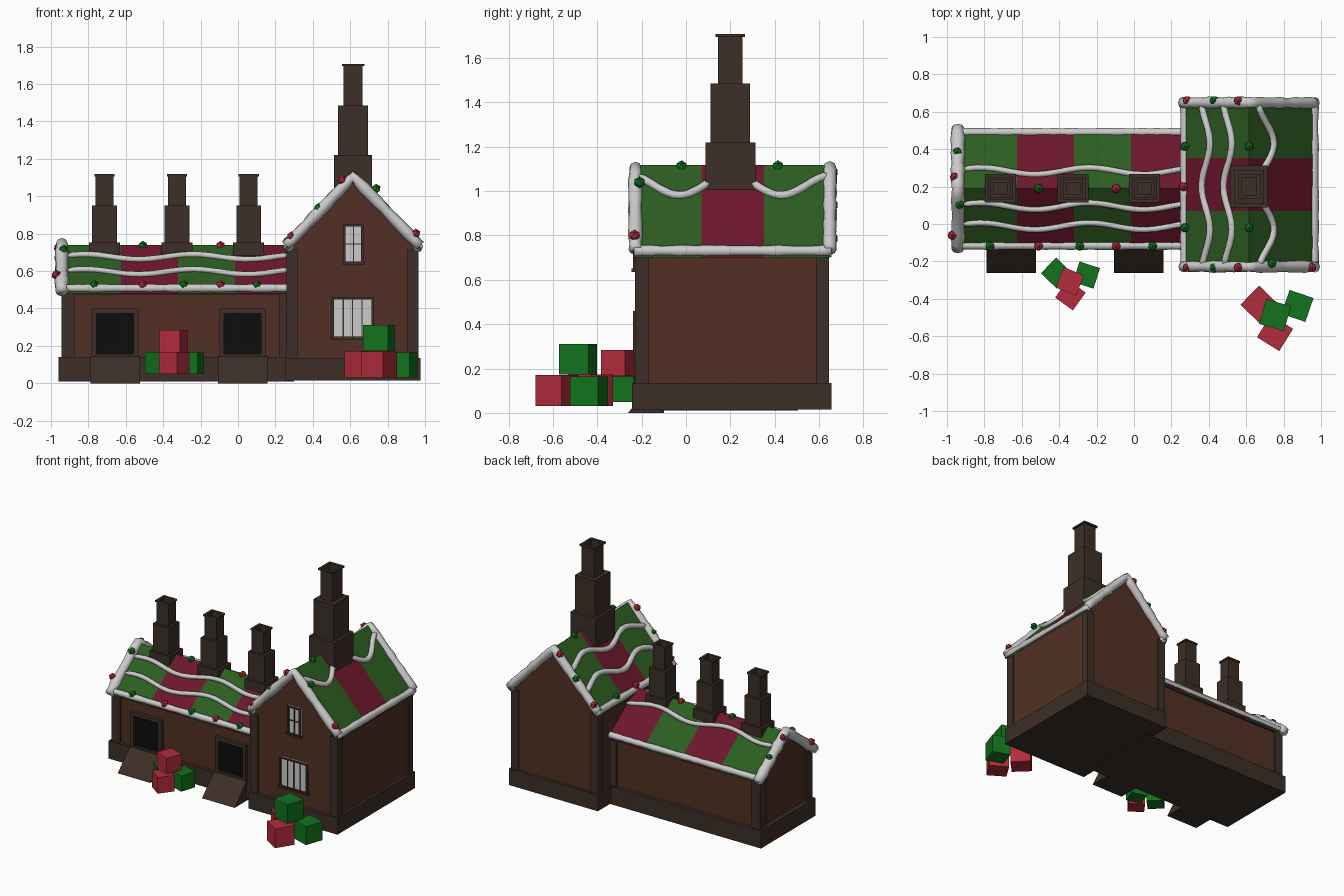
import bpy, bmesh, math, random
from mathutils import Vector

if "Cube" in bpy.data.objects:
    bpy.data.objects.remove(bpy.data.objects["Cube"])

random.seed(4)

def mat(name, r, g, b):
    m = bpy.data.materials.new(name)
    m.diffuse_color = (r, g, b, 1)
    m.use_nodes = True
    m.node_tree.nodes["Principled BSDF"].inputs["Base Color"].default_value = m.diffuse_color
    return m

WALL = mat("wall_brown", .085, .03, .018)
WOOD = mat("dark_wood", .045, .028, .02)
BLACK = mat("black", .004, .004, .004)
ROOF_G = mat("roof_green", .025, .11, .015)
ROOF_R = mat("roof_red", .15, .008, .025)
RED = mat("bright_red", .45, .025, .045)
GREEN = mat("bright_green", .006, .17, .012)

def finish(name, bm, m=None, smooth=False):
    bmesh.ops.recalc_face_normals(bm, faces=bm.faces)
    me = bpy.data.meshes.new(name)
    bm.to_mesh(me)
    bm.free()
    if m:
        me.materials.append(m)
    for p in me.polygons:
        p.use_smooth = smooth
    ob = bpy.data.objects.new(name, me)
    bpy.context.collection.objects.link(ob)
    return ob

def prism(name, pts, a, b, axis, m):
    """Extrude a profile in (y,z) along x, or in (x,z) along y."""
    bm = bmesh.new()
    put = (lambda p, t: (t, p[0], p[1])) if axis == 'x' else (lambda p, t: (p[0], t, p[1]))
    r0, r1 = [[bm.verts.new(put(p, t)) for p in pts] for t in (a, b)]
    bm.faces.new(r0)
    bm.faces.new(r1)
    n = len(pts)
    for i in range(n):
        bm.faces.new((r0[i], r0[(i + 1) % n], r1[(i + 1) % n], r1[i]))
    return finish(name, bm, m)

def box(name, x0, x1, y0, y1, z0, z1, m=None):
    return prism(name, [(x0, z0), (x1, z0), (x1, z1), (x0, z1)], y0, y1, 'y', m)

def tube(name, corners, r, jitter=0, step=.04, taper=False):
    """Lumpy round icing along a polyline."""
    pts = []
    for a, b in zip(corners, corners[1:]):
        a, b = Vector(a), Vector(b)
        k = max(1, round((b - a).length / step))
        pts += [a.lerp(b, i / k) for i in range(k)]
    pts.append(Vector(corners[-1]))
    bm = bmesh.new()
    rings, n = [], 8
    for i, p in enumerate(pts):
        t = (pts[min(i + 1, len(pts) - 1)] - pts[max(i - 1, 0)]).normalized()
        ref = Vector((1, 0, 0)) if abs(t.x) < .5 else Vector((0, 1, 0))
        u = t.cross(ref).normalized()
        v = t.cross(u)
        rr = r * (1 + random.uniform(-jitter, jitter))
        if taper and i in (0, len(pts) - 1):
            rr *= .5
        rings.append([bm.verts.new(p + rr * (math.cos(q) * u + math.sin(q) * v))
                      for q in (2 * math.pi * j / n for j in range(n))])
    for A, B in zip(rings, rings[1:]):
        for j in range(n):
            bm.faces.new((A[j], A[(j + 1) % n], B[(j + 1) % n], B[j]))
    bm.faces.new(rings[0])
    bm.faces.new(rings[-1])
    return finish(name, bm, None, True)

def chimney(name, x, y, sy, prof):
    """Stepped square stack with a hollow top; prof holds (half width, z)."""
    bm = bmesh.new()
    rings = [[bm.verts.new((x + sx * h, y + s * h * sy, z))
              for sx, s in ((-1, -1), (1, -1), (1, 1), (-1, 1))] for h, z in prof]
    for A, B in zip(rings, rings[1:]):
        for j in range(4):
            bm.faces.new((A[j], A[(j + 1) % 4], B[(j + 1) % 4], B[j]))
    bm.faces.new(rings[0])
    bm.faces.new(rings[-1])
    finish(name, bm, WOOD)

def posts(name, xs, ys, z0, z1, w):
    for x0, sx in zip(xs, (1, -1)):
        for y0, sy in zip(ys, (1, -1)):
            box(name, *sorted((x0, x0 + sx * w)), *sorted((y0, y0 + sy * w)), z0, z1, WOOD)

# Hall: base, walls, posts, top beams
box("hall_base", -.96, .30, -.125, .505, .01, .14, WOOD)
prism("hall_walls", [(-.1, .05), (.48, .05), (.48, .49), (.19, .71), (-.1, .49)], -.93, .3, 'x', WALL)
posts("hall_post", (-.945, .29), (-.112, .492), .1, .495, .07)
for y in (-.112, .472):
    box("hall_beam", -.94, .28, y, y + .02, .475, .5, WOOD)

# Tower: base, walls, posts
box("tower_base", .255, .975, -.243, .655, .015, .135, WOOD)
prism("tower_walls", [(.27, .05), (.955, .05), (.955, .71), (.615, 1.085), (.27, .71)], -.22, .635, 'y', WALL)
posts("tower_post", (.26, .965), (-.23, .645), .1, .715, .06)

# Roof slabs in coloured stripes
for s in (-1, 1):
    slope = [(.19, .74), (.19 + s * .315, .505), (.19 + s * .315, .48), (.19, .71)]
    for i in range(4):
        x0 = (-.94, -.625, -.32, -.015, .29)
        prism("hall_roof_stripe", slope, x0[i], x0[i + 1], 'x', (ROOF_G, ROOF_R)[i % 2])
    slope = [(.615, 1.118), (.615 + s * .36, .727), (.615 + s * .36, .70), (.615, 1.085)]
    for i in range(3):
        y0 = (-.24, .07, .352, .65)
        prism("tower_roof_stripe", slope, y0[i], y0[i + 1], 'y', (ROOF_G, ROOF_R)[i % 2])

# Chimneys
for x in (-.714, -.326, .057):
    chimney("hall_chimney", x, .19, .92, [(.083, .64), (.083, .752), (.066, .752), (.066, .95), (.048, .95),
            (.048, 1.105), (.054, 1.105), (.054, 1.118), (.036, 1.118), (.036, 1.03)])
chimney("tower_chimney", .615, .2, 1.1, [(.102, .99), (.102, 1.22), (.081, 1.22), (.081, 1.485), (.05, 1.485),
        (.05, 1.695), (.06, 1.695), (.06, 1.708), (.041, 1.708), (.041, 1.6)])

# Doorways with frames and ramps
def frame(name, x0, x1, y0, y1, z0, z1, w):
    box(name, x0, x0 + w, y0, y1, z0, z1, WOOD)
    box(name, x1 - w, x1, y0, y1, z0, z1, WOOD)
    box(name, x0 + w, x1 - w, y0, y1, z0, z0 + w, WOOD)
    box(name, x0 + w, x1 - w, y0, y1, z1 - w, z1, WOOD)

for x in (-.657, .025):
    frame("door_frame", x - .125, x + .125, -.125, -.095, .13, .40, .026)
    box("door_panel", x - .1, x + .1, -.11, -.095, .155, .38, BLACK)
    prism("door_ramp", [(-.263, 0), (-.1, 0), (-.1, .142), (-.125, .142)], x - .132, x + .132, 'x', WOOD)

# Tower windows: panes, frames, sills and bars
for x, w, z0, z1, bars, cross in ((.613, .112, .238, .46, (-.05, 0, .05), False),
                                  (.617, .053, .64, .85, (0,), True)):
    box("window_pane", x - w, x + w, -.228, -.21, z0, z1)
    frame("window_frame", x - w, x + w, -.24, -.21, z0, z1, .012)
    box("window_sill", x - w - .008, x + w + .008, -.245, -.21, z0 - .004, z0 + .01, WOOD)
    for b in bars:
        box("window_bar", x + b - .003, x + b + .003, -.234, -.21, z0, z1, WOOD)
    if cross:
        box("window_bar", x - w, x + w, -.234, -.21, (z0 + z1) / 2 - .003, (z0 + z1) / 2 + .003, WOOD)

# Icing snow on gables and eaves
for y in (-.228, .648):
    tube("tower_gable_snow", [(.258, y, .735), (.615, y, 1.105), (.972, y, .735)], .03, .12)
for x in (.272, .962):
    tube("tower_eave_snow", [(x, -.235, .73), (x, .655, .73)], .025, .1)
tube("hall_gable_snow", [(-.942, -.135, .492), (.19, 0, 0), (-.942, .52, .492)][:1]
     + [(-.942, .19, .745), (-.942, .515, .495)], .036, .12)
for y in (-.115, .49):
    tube("hall_eave_snow", [(-.94, y, .508), (.28, y, .508)], .022, .1)

# Wavy icing lines following the roof slopes
def tower_z(x):
    return 1.118 - abs(x - .615) * 1.086 + .006

def hall_z(y):
    return .74 - abs(y - .19) * .746 + .006

for c, a in ((.385, .022), (.502, .022), (.705, .042)):
    line = []
    for i in range(37):
        y = -.225 + i * .87 / 36
        x = c - a * math.cos(2 * math.pi * (y - .2) / .46)
        line.append((x, y, tower_z(x)))
    tube("tower_icing_line", line, .019, .05, taper=True)
for c in (.095, -.012, .283):
    line = []
    for i in range(49):
        x = -.91 + i * 1.18 / 48
        y = c + .018 * math.cos(2 * math.pi * (x + .82) / .58)
        line.append((x, y, hall_z(y)))
    tube("hall_icing_line", line, .016, .05, taper=True)

# Round baubles
def bauble(p, m):
    bm = bmesh.new()
    bmesh.ops.create_icosphere(bm, subdivisions=1, radius=.027)
    finish("bauble", bm, m).location = p

for i, x in enumerate((-.77, -.51, -.29, -.095, .1)):
    bauble((x, -.118, .527), (GREEN, RED)[i % 2])
for i, x in enumerate((-.51, -.095)):
    bauble((x, .19, .735), (GREEN, RED)[i])
for i, (x, y, z) in enumerate(((-.972, -.06, .58), (-.932, .105, .715), (-.96, .25, .725), (-.945, .385, .625))):
    bauble((x, y, z), (RED, GREEN)[i % 2])
front = ((.285, .785), (.43, .937), (.558, 1.085), (.738, 1.04), (.95, .80))
for i, (x, z) in enumerate(front):
    bauble((x, -.21 if i == 3 else -.232, z), (RED, GREEN)[i % 2])
    if i < 3:
        bauble((x, .66, z), (RED, GREEN)[i % 2])
for y in (-.02, .415):
    bauble((.615, y, 1.112), GREEN)
    bauble((.272, y, .76), GREEN)
bauble((.265, .2, .76), RED)

# Stacked gift cubes: x, y, size, turn, stacked, material
for x, y, s, turn, up, m in ((.67, -.43, .143, 46, 0, RED), (.874, -.438, .135, -19, 0, GREEN),
                             (.754, -.583, .14, -32, 0, RED), (.754, -.487, .138, -16, 1, GREEN),
                             (-.415, -.262, .117, 46, 0, GREEN), (-.254, -.273, .115, -18, 0, GREEN),
                             (-.34, -.38, .117, -36, 0, RED), (-.343, -.307, .117, -22, 1, RED)):
    bm = bmesh.new()
    bmesh.ops.create_cube(bm, size=s)
    ob = finish("gift_box", bm, m)
    base = .03 if x > 0 else .05
    ob.location = (x, y, base + s / 2 + up * (.143 if x > 0 else .117))
    ob.rotation_euler.z = math.radians(turn)
